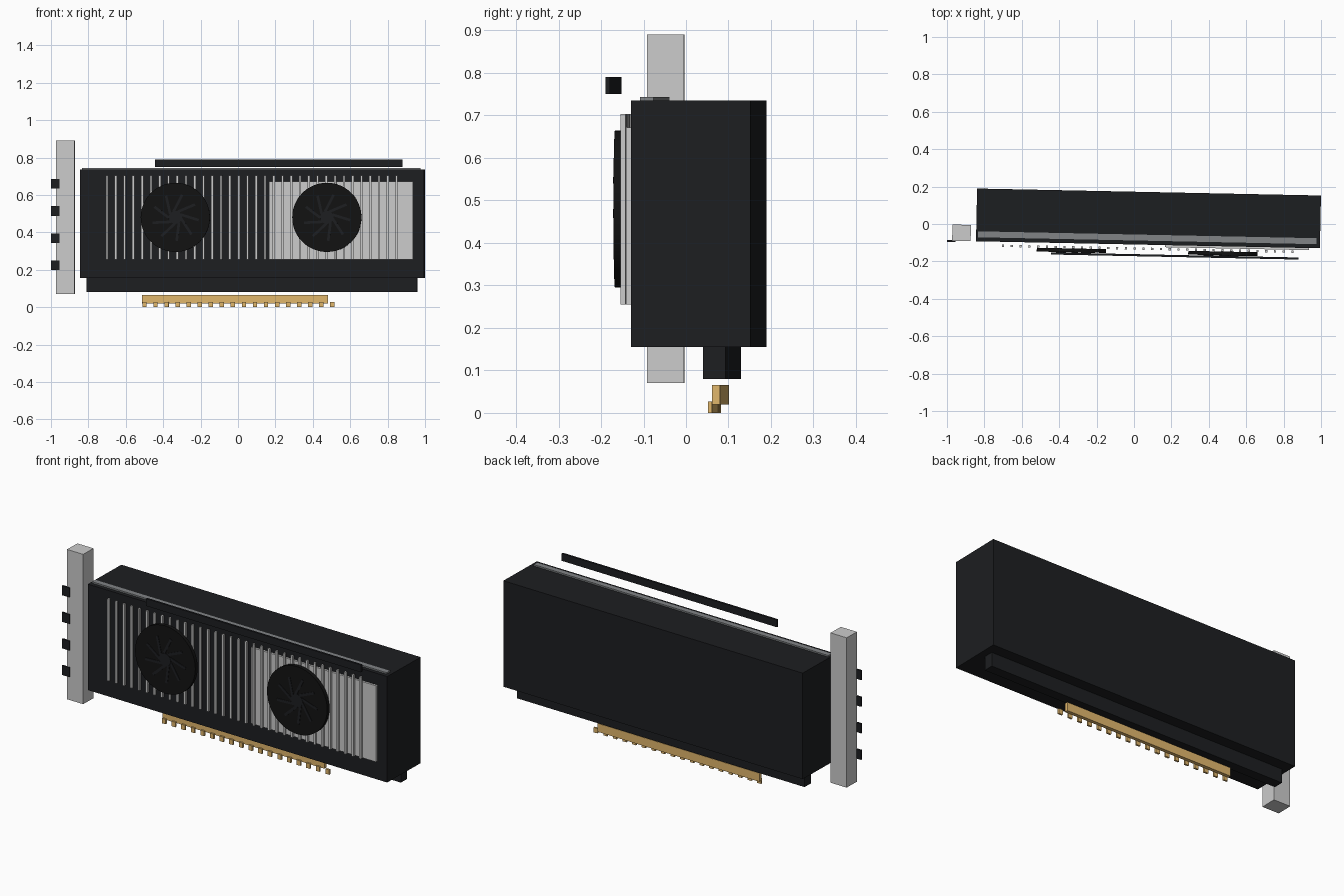
import bpy, bmesh, math
from mathutils import Matrix

if "Cube" in bpy.data.objects:
    bpy.data.objects.remove(bpy.data.objects["Cube"])

TILT = -math.radians(1.165)      # the whole card is turned slightly about z
SLOPE = math.tan(TILT)


def material(name, rgb):
    m = bpy.data.materials.new(name)
    m.diffuse_color = (*rgb, 1)
    m.use_nodes = True
    m.node_tree.nodes["Principled BSDF"].inputs["Base Color"].default_value = m.diffuse_color
    return m


BLACK = material("black", (0.012, 0.013, 0.015))
DARK = material("dark_fan", (0.006, 0.006, 0.006))
GOLD = material("gold", (0.75, 0.47, 0.15))
GREY = material("grey", (0.22, 0.23, 0.24))


def finish(name, bm, loc, mat):
    mesh = bpy.data.meshes.new(name)
    bm.to_mesh(mesh)
    bm.free()
    ob = bpy.data.objects.new(name, mesh)
    bpy.context.collection.objects.link(ob)
    ob.location = loc
    ob.rotation_euler.z = TILT
    if mat:
        mesh.materials.append(mat)
    return ob


def box(name, x, y, z0, z1, width, depth, mat=None):
    """Tilted box centred on x, y and spanning z0..z1."""
    bm = bmesh.new()
    bmesh.ops.create_cube(bm, size=1, matrix=Matrix.Diagonal((width, depth, z1 - z0, 1)))
    return finish(name, bm, (x, y, (z0 + z1) / 2), mat)


def disc(name, x, y, z, radius, depth, mat, sides=48):
    """Disc facing the front."""
    bm = bmesh.new()
    bmesh.ops.create_cone(bm, cap_ends=True, segments=sides, radius1=radius, radius2=radius,
                          depth=depth, matrix=Matrix.Rotation(math.pi / 2, 4, 'X'))
    ob = finish(name, bm, (x, y, z), mat)
    bpy.ops.object.select_all(action='DESELECT')
    ob.select_set(True)
    bpy.context.view_layer.objects.active = ob
    bpy.ops.object.shade_smooth_by_angle(angle=math.radians(35))
    return ob


# Shroud, circuit board and top trim
box("shroud", 0.0775, 0.030, 0.155, 0.735, 1.839, 0.282, BLACK)
box("circuit_board", 0.075, 0.0845, 0.08, 0.158, 1.768, 0.053, BLACK)
box("top_trim", 0.071, -0.0735, 0.727, 0.743, 1.81, 0.032, GREY)
box("light_bar", 0.217, -0.171, 0.75, 0.79, 1.323, 0.011, BLACK)

# Edge connector with contacts
box("edge_connector", -0.017, 0.081, 0.02, 0.066, 0.995, 0.019, GOLD)
for i in range(18):
    x = -0.5 + i * 0.0591
    box(f"contact_{i + 1}", x, 0.067 + SLOPE * x, 0.0, 0.027, 0.023, 0.010, GOLD)

# Mounting bracket with ports
box("mounting_bracket", -0.922, -0.0475, 0.07, 0.89, 0.099, 0.087)
for i in range(4):
    z = 0.66 - i * 0.1455
    box(f"port_{i + 1}", -0.977, -0.091, z - 0.026, z + 0.026, 0.046, 0.009, BLACK)

# Heatsink plate and fins
box("heatsink_plate", 0.55, -0.126, 0.255, 0.672, 0.77, 0.012)
for i in range(34):
    x = -0.7 + i * 0.0469
    box(f"fin_{i + 1}", x, -0.131 + SLOPE * x, 0.255, 0.703, 0.012, 0.012)

# Two fans: disc, hub and radial blades
for side, x in (("left", -0.335), ("right", 0.475)):
    y, z = -0.1475 + SLOPE * x, 0.48
    disc(f"{side}_fan", x, y, z, 0.185, 0.020, DARK)
    disc(f"{side}_fan_hub", x, y - 0.009, z, 0.035, 0.008, BLACK, 24)
    bm = bmesh.new()
    for k in range(9):
        spin = Matrix.Rotation(k * math.tau / 9, 4, 'Y')
        place = Matrix.Translation((0.077, 0, 0)) @ Matrix.Rotation(0.3, 4, 'Y')
        bmesh.ops.create_cube(bm, size=1, matrix=spin @ place @ Matrix.Diagonal((0.1, 0.006, 0.014, 1)))
    finish(f"{side}_fan_blades", bm, (x, y - 0.009, z), BLACK)
